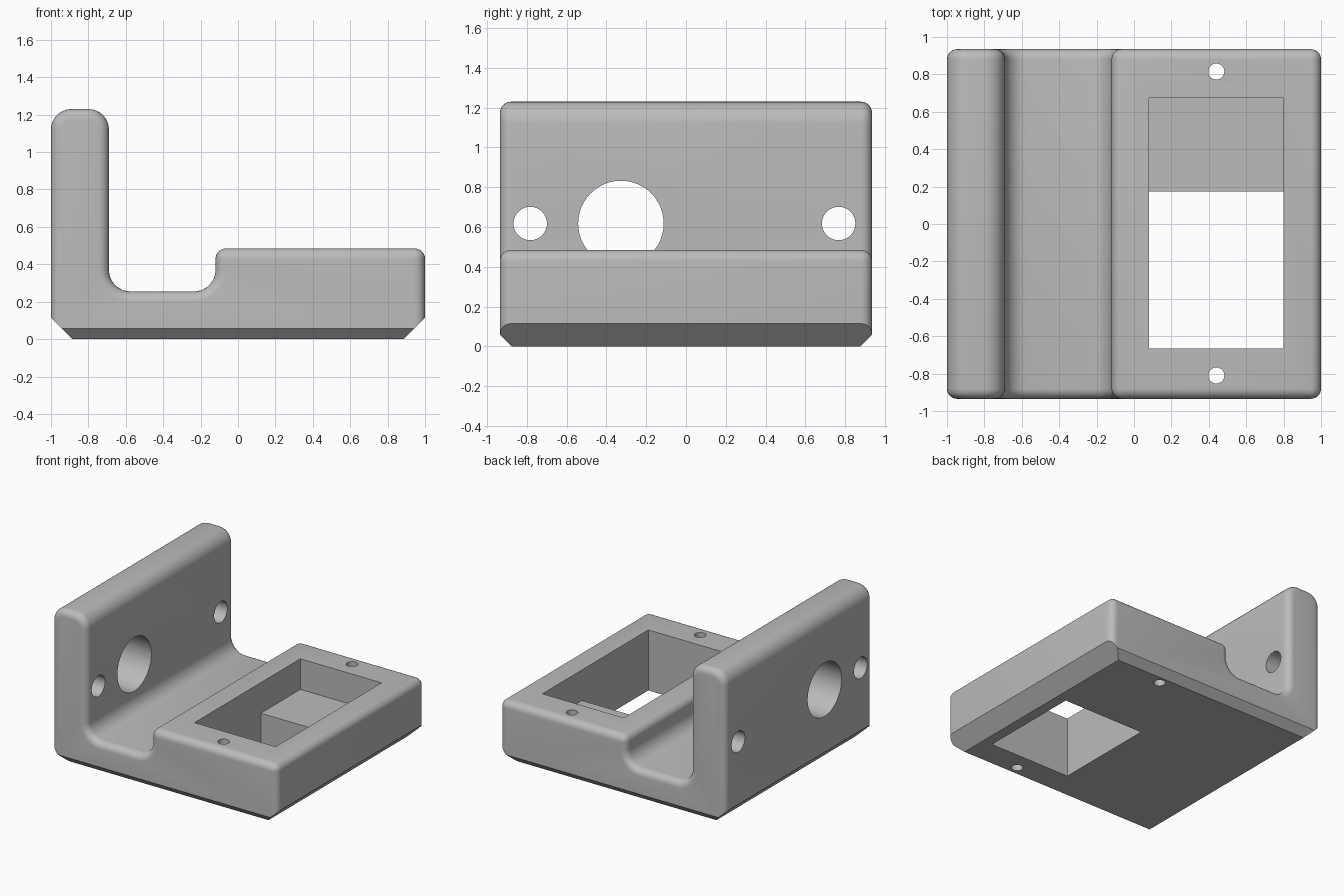
import bpy, bmesh, math
from mathutils import Vector

if "Cube" in bpy.data.objects:
    bpy.data.objects.remove(bpy.data.objects["Cube"])

HALF_Y = 0.935   # half depth of the bracket
EDGE = 0.055     # rounding of the front and back edges
ARC = 8          # segments per rounded corner

grey = bpy.data.materials.new("light grey")
grey.diffuse_color = (0.5, 0.5, 0.5, 1)
grey.use_nodes = True
grey.node_tree.nodes["Principled BSDF"].inputs["Base Color"].default_value = grey.diffuse_color


def profile(d):
    """Side outline (x, z), moved inwards by d everywhere except the base."""
    # x, z, radius, turn: +1 outer corner, -1 inner corner
    corners = [(-1 + d, 0, 0, 0), (1 - d, 0, 0, 0),
               (1 - d, 0.485 - d, 0.056, 1), (-0.12 + d, 0.485 - d, 0.056, 1),
               (-0.12 + d, 0.255 - d, 0.115, -1), (-0.69 - d, 0.255 - d, 0.115, -1),
               (-0.69 - d, 1.23 - d, 0.11, 1), (-1 + d, 1.23 - d, 0.11, 1)]
    points = []
    for i, (x, z, r, turn) in enumerate(corners):
        p = Vector((x, z))
        if not turn:
            points.append(p)
            continue
        r -= turn * d
        a = (Vector(corners[i - 1][:2]) - p).normalized()
        b = (Vector(corners[(i + 1) % len(corners)][:2]) - p).normalized()
        for k in range(ARC + 1):
            t = math.pi / 2 * k / ARC
            points.append(p + r * (a * (1 - math.sin(t)) + b * (1 - math.cos(t))))
    return points


def finish(bm, name):
    bmesh.ops.recalc_face_normals(bm, faces=bm.faces)
    mesh = bpy.data.meshes.new(name)
    bm.to_mesh(mesh)
    bm.free()
    obj = bpy.data.objects.new(name, mesh)
    bpy.context.collection.objects.link(obj)
    obj.data.materials.append(grey)
    return obj


# Bracket body: the outline lofted along y with rounded ends
steps = [math.pi / 2 * k / 6 for k in range(7)]
layers = [(-HALF_Y + EDGE * (1 - math.sin(t)), EDGE * (1 - math.cos(t))) for t in reversed(steps)]
layers += [(-y, d) for y, d in reversed(layers)]
bm = bmesh.new()
rings = [[bm.verts.new((p.x, y, p.y)) for p in profile(d)] for y, d in layers]
count = len(rings[0])
for r0, r1 in zip(rings, rings[1:]):
    for i in range(count):
        j = (i + 1) % count
        bm.faces.new((r0[i], r0[j], r1[j], r1[i]))
bm.faces.new(rings[0])
bm.faces.new(rings[-1])

# Chamfers around the base
for normal, reach in (((1, 0, -1), 0.885), ((-1, 0, -1), 0.885),
                      ((0, 1, -1), 0.877), ((0, -1, -1), 0.877)):
    n = Vector(normal)
    cut = bmesh.ops.bisect_plane(bm, geom=bm.verts[:] + bm.edges[:] + bm.faces[:], dist=1e-6,
                                 plane_co=Vector((n.x, n.y, 0)) * reach, plane_no=n, clear_outer=True)
    bmesh.ops.holes_fill(bm, edges=[e for e in bm.edges if e.is_boundary], sides=0)
body = finish(bm, "bracket_body")


def box(name, x0, x1, y0, y1, z0, z1):
    bm = bmesh.new()
    bmesh.ops.create_cube(bm, size=1)
    for v in bm.verts:
        v.co = ((x0, x1)[v.co.x > 0], (y0, y1)[v.co.y > 0], (z0, z1)[v.co.z > 0])
    return finish(bm, name)


def drill(name, radius, depth, location, along_x):
    bm = bmesh.new()
    bmesh.ops.create_cone(bm, cap_ends=True, segments=48, radius1=radius, radius2=radius, depth=depth)
    obj = finish(bm, name)
    obj.location = location
    obj.rotation_euler.y = math.pi / 2 if along_x else 0
    return obj


# Stepped pocket, wall holes and screw holes
cutters = [box("pocket_cutter", 0.08, 0.80, -0.665, 0.675, 0.24, 0.8),
           box("opening_cutter", 0.08, 0.80, -0.665, 0.175, -0.2, 0.4),
           drill("large_hole_cutter", 0.215, 0.6, (-0.85, -0.327, 0.618), True)]
for y in (-0.783, 0.767):
    cutters.append(drill("wall_hole_cutter", 0.084, 0.6, (-0.85, y, 0.618), True))
for y in (-0.81, 0.815):
    cutters.append(drill("screw_hole_cutter", 0.043, 1.2, (0.44, y, 0.3), False))

bpy.context.view_layer.objects.active = body
body.select_set(True)
for c in cutters:
    mod = body.modifiers.new("cut", 'BOOLEAN')
    mod.operation, mod.solver, mod.object = 'DIFFERENCE', 'EXACT', c
    bpy.ops.object.modifier_apply(modifier=mod.name)
for c in cutters:
    bpy.data.objects.remove(c)

# Smooth rounded edges, crisp chamfers and holes
bpy.ops.object.select_all(action='DESELECT')
body.select_set(True)
bpy.ops.object.shade_smooth_by_angle(angle=math.radians(30))
